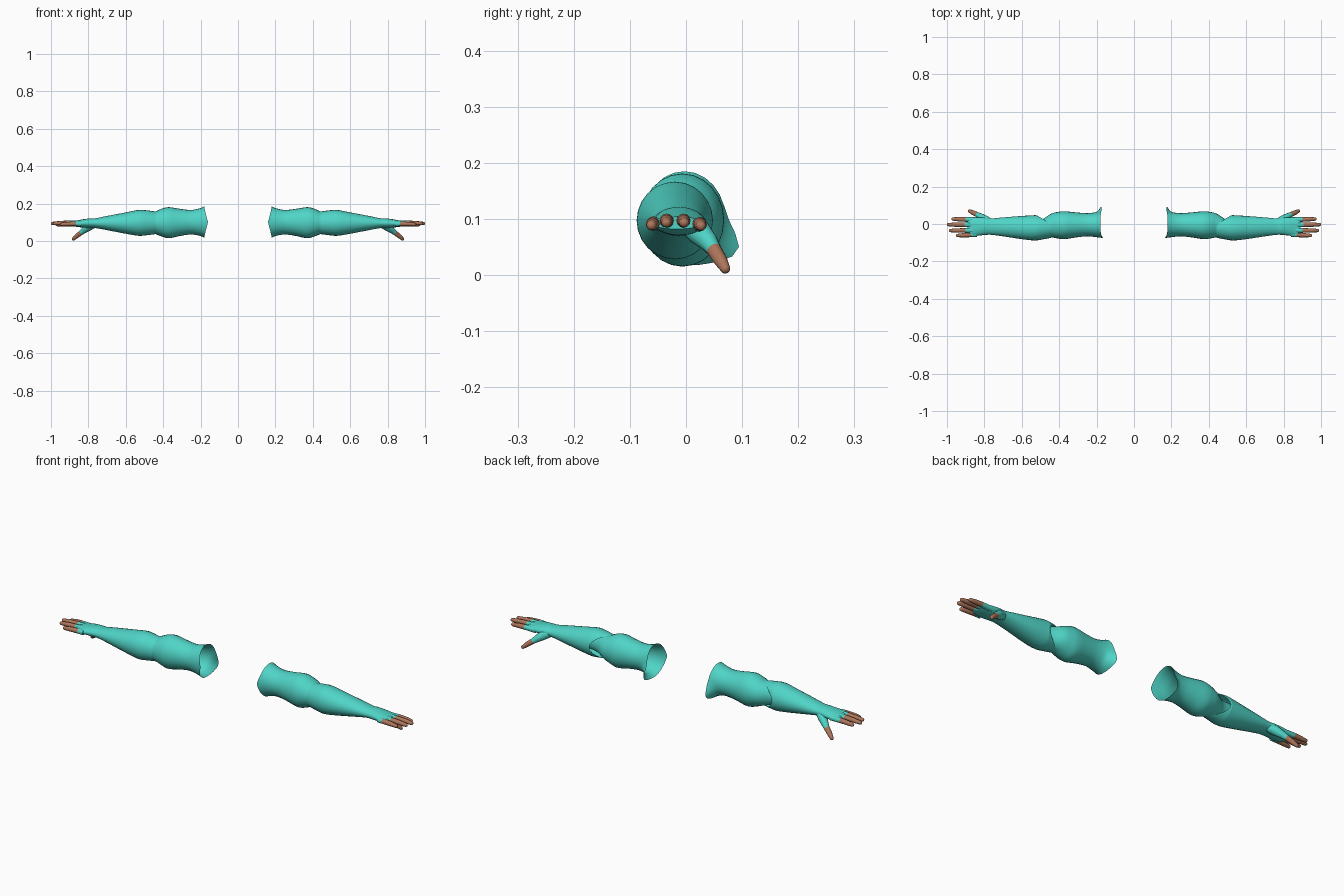
import bpy, bmesh, math
from mathutils import Vector

if "Cube" in bpy.data.objects:
    bpy.data.objects.remove(bpy.data.objects["Cube"])

def material(name, rgb):
    m = bpy.data.materials.new(name)
    m.diffuse_color = (*rgb, 1)
    m.use_nodes = True
    m.node_tree.nodes["Principled BSDF"].inputs["Base Color"].default_value = m.diffuse_color
    return m

TEAL = material("teal cloth", (0.08, 0.66, 0.57))
SKIN = material("brown skin", (0.42, 0.18, 0.105))
SIDES = 24

def smooth_rows(rows, steps=4):
    """Catmull-Rom interpolation between the rows of a section list."""
    out = []
    for i in range(len(rows) - 1):
        a, b, c, d = (rows[max(0, min(len(rows) - 1, i + k))] for k in (-1, 0, 1, 2))
        for s in range(steps):
            t = s / steps
            out.append([0.5 * (2 * q + (r - p) * t + (2 * p - 5 * q + 4 * r - w) * t * t
                        + (3 * q - p - 3 * r + w) * t ** 3)
                        for p, q, r, w in zip(a, b, c, d)])
    return out + [rows[-1]]

def skin_rings(name, rings, cap_start, cap_end, skin_from=None):
    """Bridge rings of points into one surface, mirrored to the other arm."""
    bm = bmesh.new()
    loops = [[bm.verts.new(p) for p in ring] for ring in rings]
    n = len(loops[0])
    for j, (a, b) in enumerate(zip(loops, loops[1:])):
        for i in range(n):
            k = (i + 1) % n
            f = bm.faces.new((a[i], a[k], b[k], b[i]))
            f.material_index = int(skin_from is not None and j >= skin_from)
    if cap_start:
        bm.faces.new(loops[0][::-1])
    if cap_end:
        bm.faces.new(loops[-1]).material_index = int(skin_from is not None)
    bmesh.ops.recalc_face_normals(bm, faces=bm.faces)
    me = bpy.data.meshes.new(name)
    bm.to_mesh(me)
    bm.free()
    me.materials.append(TEAL)
    me.materials.append(SKIN)
    ob = bpy.data.objects.new(name, me)
    bpy.context.collection.objects.link(ob)
    ob.modifiers.new("both arms", 'MIRROR').use_axis[0] = True
    bpy.ops.object.select_all(action='DESELECT')
    ob.select_set(True)
    bpy.context.view_layer.objects.active = ob
    bpy.ops.object.shade_smooth_by_angle(angle=math.radians(50))
    return ob

def section(x, y0, y1, z0, z1, back_shift=0):
    """Oval across the arm; back_shift slides its back side along x."""
    pts = []
    for i in range(SIDES):
        a = 2 * math.pi * i / SIDES
        c, s = math.cos(a), math.sin(a)
        pts.append(Vector((x + back_shift * max(0, c) ** 1.4,
                           (y0 + y1) / 2 + c * (y1 - y0) / 2,
                           (z0 + z1) / 2 + s * (z1 - z0) / 2)))
    return pts

def digit(name, path, radii, skin_from):
    """Round finger along a path, ending in a rounded tip."""
    path = [Vector(p) for p in path]
    end = (path[-1] - path[-2]).normalized()
    r = radii[-1]
    tip = path[-1]
    path[-1] = tip - end * r
    for a in (30, 55, 75):
        path.append(tip - end * r * (1 - math.sin(math.radians(a))))
        radii = radii + [r * math.cos(math.radians(a))]
    rings = []
    for i, p in enumerate(path):
        d = path[min(i + 1, len(path) - 1)] - path[max(i - 1, 0)]
        q = d.to_track_quat('X', 'Z')
        rings.append([p + q @ Vector((0, math.cos(t), math.sin(t))) * radii[i]
                      for t in (2 * math.pi * k / 12 for k in range(12))])
    skin_rings(name, rings, True, True, skin_from)

# Upper sleeve: open, flared shoulder end with a drooping back corner
upper = [section(*r) for r in smooth_rows([
    (.172, -.076, .070, .018, .185), (.20, -.071, .063, .027, .176),
    (.25, -.066, .058, .035, .166), (.31, -.072, .062, .027, .172),
    (.37, -.081, .068, .015, .181), (.41, -.077, .064, .025, .172),
    (.445, -.070, .054, .038, .157), (.50, -.062, .020, .050, .145),
    (.55, -.050, .015, .060, .140)])]
for ring in upper:
    for p in ring:
        near = max(0, (.215 - p.x) / .043) ** 1.5
        a = math.atan2(p.z - .1, p.y)
        lobe = max(0, math.cos(a + .72)) ** 6
        p.y += .036 * lobe * near
        p.z -= .010 * lobe * near
        p.x -= .012 * near * max(0, -math.cos(a)) * (1 - abs(math.sin(a)))
        p.x += .008 * near * abs(math.sin(a))
skin_rings("upper_sleeve", upper, False, True)

# Forearm sleeve running into the wrist and palm
fore = [section(*r) for r in smooth_rows([
    (.440, -.073, .046, .037, .157, .080), (.48, -.081, .048, .032, .163, .050),
    (.53, -.088, .047, .028, .166, 0), (.60, -.081, .043, .039, .153, 0),
    (.70, -.066, .035, .058, .134, 0), (.76, -.058, .030, .069, .122, 0),
    (.79, -.058, .033, .070, .121, 0), (.83, -.062, .036, .072, .116, 0),
    (.87, -.067, .035, .077, .108, 0), (.89, -.062, .030, .082, .104, 0)])]
skin_rings("forearm_sleeve", fore, False, True)

# Four fingers: base y, tip y, height, start of bare skin, tip x
for name, y0, y1, z, bare, tip in (
        ("index_finger", .023, .027, .090, .900, .976),
        ("middle_finger", -.005, -.003, .096, .905, 1.0),
        ("ring_finger", -.034, -.035, .096, .900, .990),
        ("little_finger", -.056, -.062, .091, .868, .953)):
    mid = (bare + tip) / 2
    digit(name, [(.84, y0, z), (bare, (y0 * 2 + y1) / 3, z + .001),
                 (mid, (y0 + y1 * 2) / 3, z), (tip, y1, z - .003)],
          [.013, .0125, .0115, .009], 1)

# Thumb pointing down and back
digit("thumb", [(.765, .005, .092), (.795, .022, .078), (.822, .041, .058),
                (.838, .050, .045), (.862, .061, .027), (.886, .073, .006)],
      [.020, .023, .017, .0135, .0125, .009], 3)
